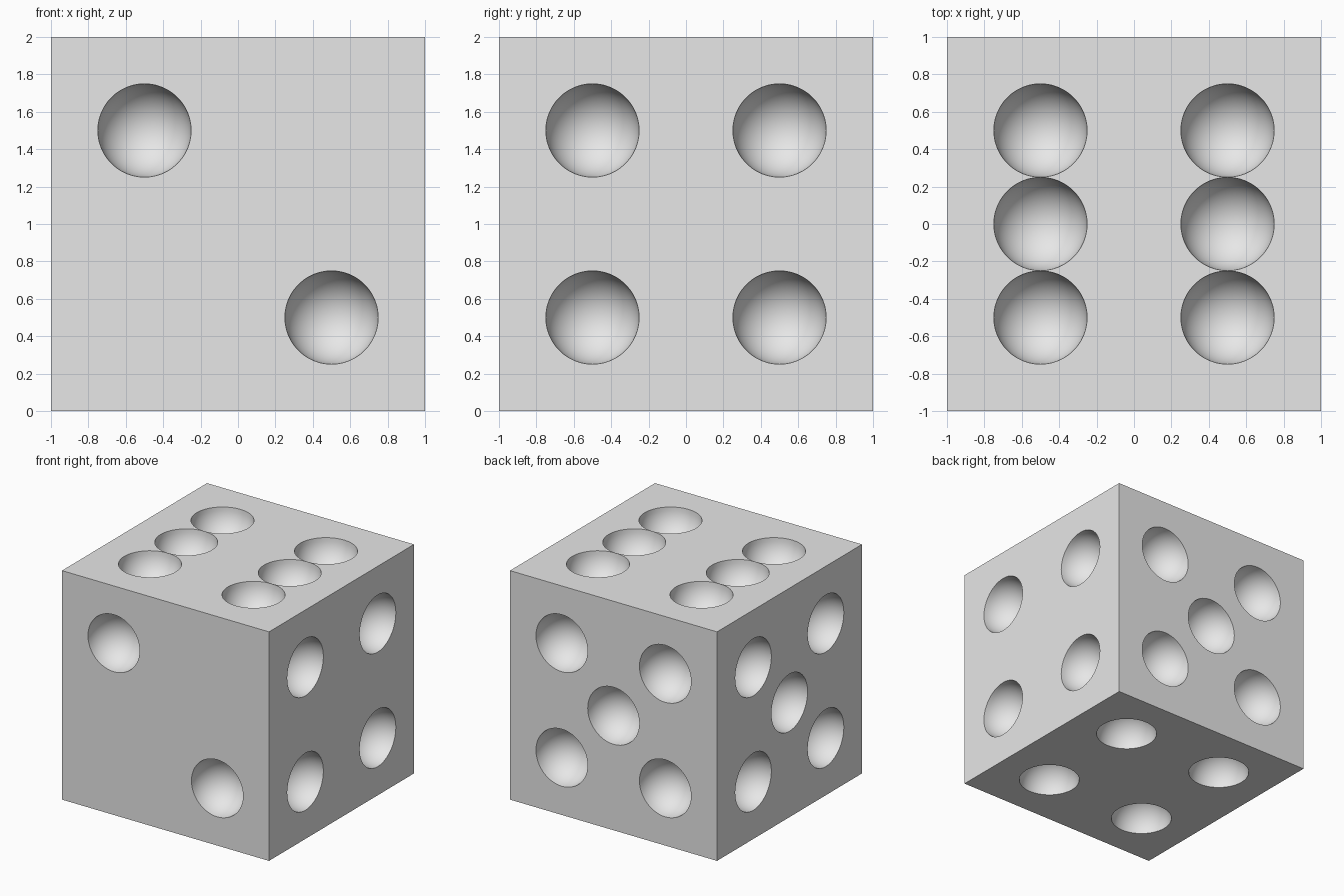
import bpy, bmesh
from mathutils import Matrix, Vector

# Remove the default object
old = bpy.data.objects.get("Cube")
if old:
    bpy.data.objects.remove(old, do_unlink=True)

PIP_RADIUS = 0.2495   # a hair under a quarter so neighbouring pips stay separate
H = 0.5               # pip offset from the middle of a face

# Single material
grey = bpy.data.materials.new("light grey")
grey.use_nodes = True
colour = (0.8, 0.8, 0.8, 1)
grey.diffuse_color = colour
grey.node_tree.nodes["Principled BSDF"].inputs["Base Color"].default_value = colour


def make_object(name, bm):
    mesh = bpy.data.meshes.new(name)
    bm.to_mesh(mesh)
    bm.free()
    mesh.materials.append(grey)
    obj = bpy.data.objects.new(name, mesh)
    bpy.context.collection.objects.link(obj)
    return obj


# Pip layouts in face coordinates
corners = [(a, b) for a in (-H, H) for b in (-H, H)]
two = [(-H, H), (H, -H)]
five = corners + [(0, 0)]
six = corners + [(-H, 0), (H, 0)]

# Outward direction, first face axis, second face axis, layout
X, Y, Z = Vector((1, 0, 0)), Vector((0, 1, 0)), Vector((0, 0, 1))
faces = [
    (-Y, X, Z, two),       # front
    (Y, X, Z, five),       # back
    (X, Y, Z, corners),    # right-hand view side
    (-X, Y, Z, five),      # opposite side
    (Z, X, Y, six),        # top
    (-Z, X, Y, corners),   # bottom
]

# Cube body
bm = bmesh.new()
bmesh.ops.create_cube(bm, size=2, matrix=Matrix.Translation(Z))
body = make_object("die_body", bm)

# Spheres that hollow out the pips, poles along each face normal
bm = bmesh.new()
for normal, u, v, layout in faces:
    turn = normal.to_track_quat("Z", "Y").to_matrix().to_4x4()
    for a, b in layout:
        place = Matrix.Translation(Z + normal + u * a + v * b)
        bmesh.ops.create_uvsphere(bm, u_segments=48, v_segments=24,
                                  radius=PIP_RADIUS, matrix=place @ turn)
cutter = make_object("pip_cutter", bm)
cutter.hide_render = True

# Carve the pips and bake the result
cut = body.modifiers.new("pips", "BOOLEAN")
cut.operation = "DIFFERENCE"
cut.solver = "EXACT"
cut.object = cutter
bpy.ops.object.select_all(action="DESELECT")
body.select_set(True)
bpy.context.view_layer.objects.active = body
bpy.ops.object.modifier_apply(modifier=cut.name)
bpy.data.objects.remove(cutter, do_unlink=True)

# Smooth bowls, crisp rims and cube edges
bpy.ops.object.shade_smooth_by_angle(angle=0.6)
